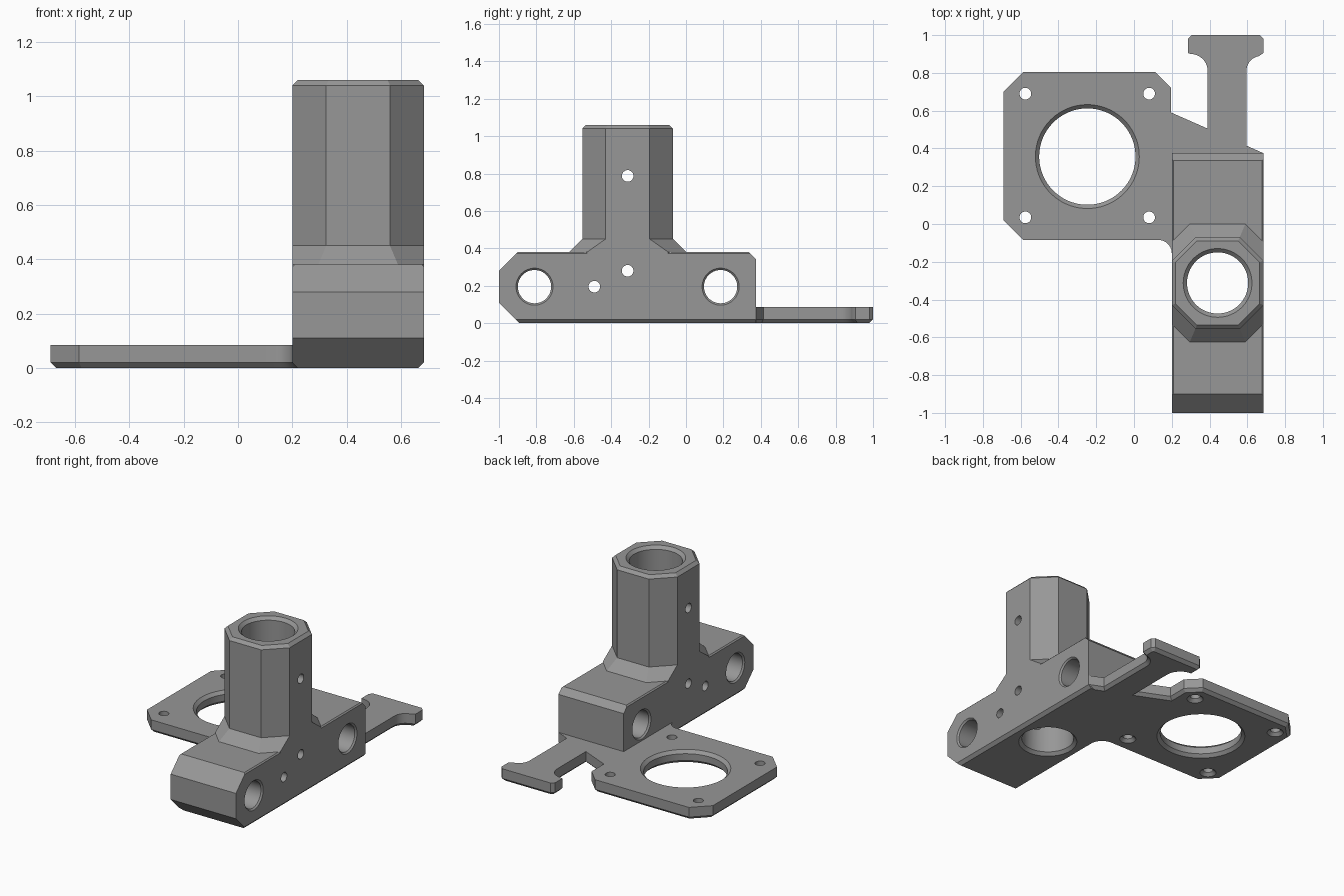
import bpy, bmesh, math
from mathutils import Vector

if "Cube" in bpy.data.objects:
    bpy.data.objects.remove(bpy.data.objects["Cube"])

# One flat colour
grey = bpy.data.materials.new("mid grey")
grey.diffuse_color = (0.31, 0.31, 0.31, 1)
grey.use_nodes = True
grey.node_tree.nodes["Principled BSDF"].inputs["Base Color"].default_value = grey.diffuse_color

# Local (a, b, height) to world for prisms that run along each axis
AXES = {
    "z": lambda a, b, h: (a, b, h),
    "x": lambda a, b, h: (h, a, b),
    "y": lambda a, b, h: (b, h, a),
}


def loft(name, rings, axis="z"):
    """Join outlines of equal length, given as (points, height), into a solid."""
    bm = bmesh.new()
    loops = [[bm.verts.new(AXES[axis](p[0], p[1], h)) for p in pts] for pts, h in rings]
    n = len(loops[0])
    for lo, hi in zip(loops, loops[1:]):
        for i in range(n):
            j = (i + 1) % n
            bm.faces.new((lo[i], lo[j], hi[j], hi[i]))
    bm.faces.new(loops[0][::-1])
    bm.faces.new(loops[-1])
    bmesh.ops.recalc_face_normals(bm, faces=bm.faces)
    mesh = bpy.data.meshes.new(name)
    bm.to_mesh(mesh)
    bm.free()
    mesh.materials.append(grey)
    obj = bpy.data.objects.new(name, mesh)
    bpy.context.collection.objects.link(obj)
    return obj


def inset(pts, d):
    """Move a counter-clockwise outline inwards by d."""
    out = []
    for i, p in enumerate(pts):
        p = Vector(p)
        e1 = (p - Vector(pts[i - 1])).normalized()
        e2 = (Vector(pts[(i + 1) % len(pts)]) - p).normalized()
        n1, n2 = Vector((-e1.y, e1.x)), Vector((-e2.y, e2.x))
        out.append(p + (n1 + n2) * d / (1 + n1.dot(n2)))
    return out


def arc(cx, cy, r, start, end, steps=10):
    angles = [math.radians(start + (end - start) * i / steps) for i in range(steps + 1)]
    return [(cx + r * math.cos(t), cy + r * math.sin(t)) for t in angles]


def circle(cx, cy, r, n=64):
    return arc(cx, cy, r, 0, 360 - 360 / n, n - 1)


def combine(target, other, operation):
    mod = target.modifiers.new(operation, "BOOLEAN")
    mod.operation, mod.solver, mod.object = operation, "EXACT", other
    bpy.context.view_layer.objects.active = target
    bpy.ops.object.modifier_apply(modifier=mod.name)
    bpy.data.objects.remove(other)


def drill(target, a, b, lo, hi, r, c_lo, c_hi, axis="z", n=64):
    """Cut a round hole from lo to hi with a chamfer at each end."""
    e = 0.005
    steps = [(r + c_lo + (e if c_lo else 0), lo - e), (r, lo + c_lo),
             (r, hi - c_hi), (r + c_hi + (e if c_hi else 0), hi + e)]
    cutter = loft("hole_cutter", [(circle(a, b, rad, n), h) for rad, h in steps], axis)
    combine(target, cutter, "DIFFERENCE")


X0, X1 = 0.2, 0.685
CX, CY = 0.4425, -0.312

# Clamp block: side profile trimmed by a section with chamfered long edges
side = [(-0.89, 0), (0.375, 0), (0.375, 0.34), (0.335, 0.38),
        (-0.9, 0.38), (-1, 0.28), (-1, 0.11)]
bracket = loft("mount_bracket", [(side, X0), (side, X1)], "x")
section = [(0, X0 + 0.02), (0, X1 - 0.02), (0.02, X1), (0.372, X1),
           (0.38, X1 - 0.008), (0.38, X0 + 0.008), (0.372, X0), (0.02, X0)]
combine(bracket, loft("section", [(section, -1.1), (section, 0.5)], "y"), "INTERSECT")


# Eight-sided tower with a flared foot and chamfered top
def octagon(hx, hy, cut_x, cut_y):
    return [(CX + x, CY + y) for x, y in (
        (hx, -cut_y), (hx, cut_y), (cut_x, hy), (-cut_x, hy),
        (-hx, cut_y), (-hx, -cut_y), (-cut_x, -hy), (cut_x, -hy))]


foot = octagon(0.2425, 0.3125, 0.147, 0.2165)
shaft = octagon(0.2425, 0.2425, 0.1175, 0.1175)
tower = loft("tower", [(foot, 0.3), (foot, 0.38), (shaft, 0.45),
                       (shaft, 1.04), (inset(shaft, 0.02), 1.06)])
combine(bracket, tower, "UNION")

# Base plate: square flange, neck and T-shaped tail, chamfered underneath
outline = [(-0.69, 0.02), (-0.585, -0.085)]
outline += arc(0.13, -0.155, 0.07, 90, 0)
outline += [(0.25, -0.2), (0.63, 0.2), (0.685, 0.375), (0.595, 0.415)]
outline += arc(0.675, 0.81, 0.08, 180, 100)
outline += [(0.685, 0.905), (0.685, 0.98), (0.665, 1.0), (0.305, 1.0),
            (0.285, 0.98), (0.285, 0.905)]
outline += arc(0.3, 0.81, 0.09, 90, 0)
outline += [(0.39, 0.505), (0.197, 0.59), (0.197, 0.72), (0.112, 0.805),
            (-0.585, 0.805), (-0.69, 0.7)]
plate = loft("base_plate", [(inset(outline, 0.02), 0), (outline, 0.02), (outline, 0.085)])
combine(bracket, plate, "UNION")

# Tower bore and flange opening
drill(bracket, CX, CY, 0, 1.06, 0.162, 0.02, 0.02)
drill(bracket, -0.247, 0.357, 0, 0.085, 0.255, 0.02, 0.02, n=96)

# Countersunk screw holes in the flange corners
for x in (-0.575, 0.08):
    for y in (0.035, 0.69):
        drill(bracket, x, y, 0, 0.085, 0.031, 0.02, 0, n=32)

# Rod holes through the block
for y in (-0.81, 0.185):
    drill(bracket, y, 0.195, X0, X1, 0.089, 0.01, 0.01, "x")

# Pin holes through the block and tower
for y, z in ((-0.49, 0.195), (-0.312, 0.28), (-0.312, 0.787)):
    drill(bracket, y, z, X0, X1, 0.031, 0, 0, "x", 32)

bpy.ops.object.select_all(action="DESELECT")
bracket.select_set(True)
bpy.context.view_layer.objects.active = bracket
bpy.ops.object.shade_smooth_by_angle(angle=math.radians(25))
